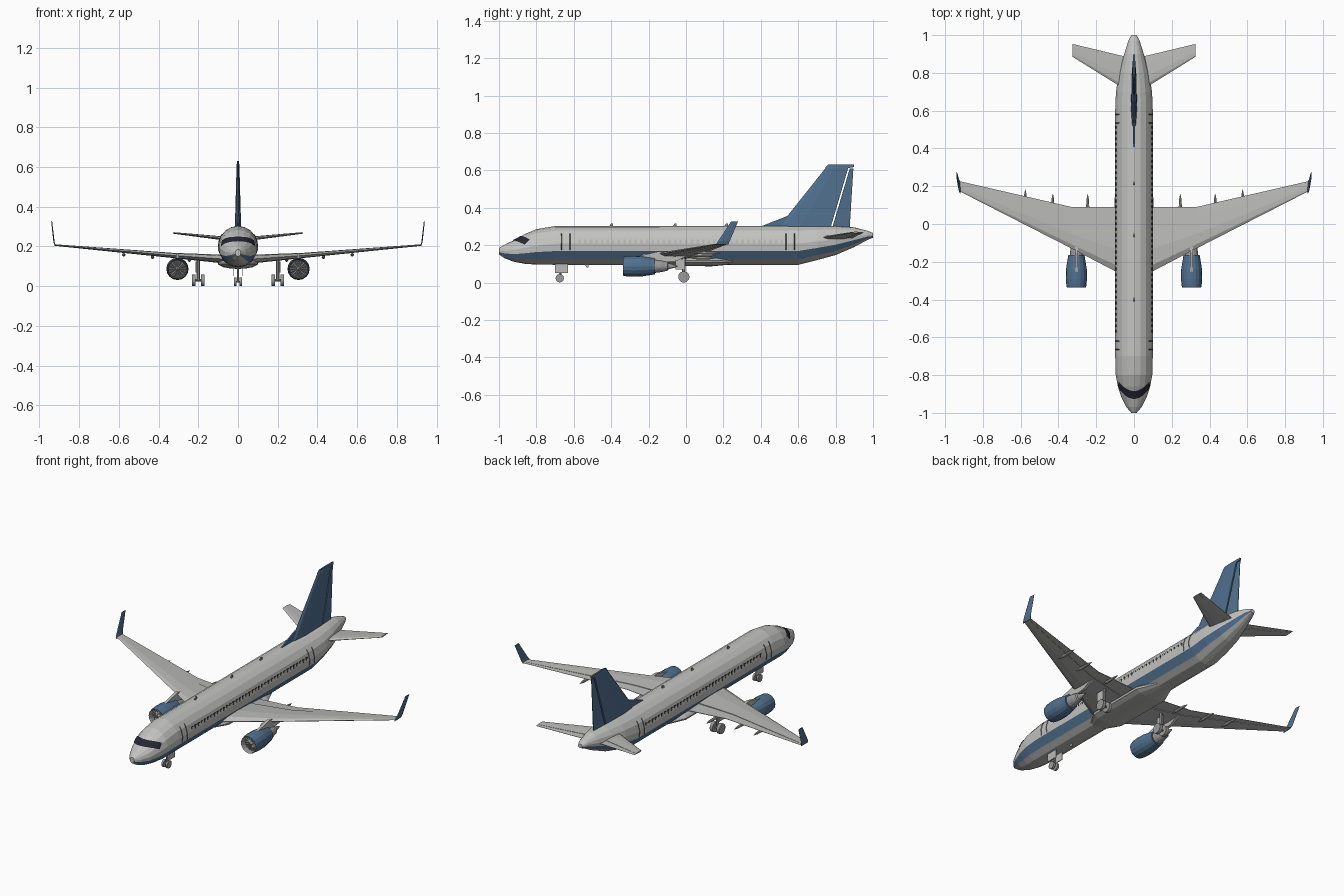
import bpy, bmesh, math
from mathutils import Vector

if "Cube" in bpy.data.objects:
    bpy.data.objects.remove(bpy.data.objects["Cube"])


def material(name, *rgb):
    m = bpy.data.materials.new(name)
    m.diffuse_color = (*rgb, 1)
    m.use_nodes = True
    m.node_tree.nodes["Principled BSDF"].inputs["Base Color"].default_value = (*rgb, 1)
    return m


WHITE = material("body_white", .55, .55, .54)
GREY = material("wing_grey", .49, .49, .48)
BLUE = material("livery_blue", .082, .163, .275)
GLASS = material("windscreen_dark", .02, .02, .035)
METAL = material("gear_metal", .32, .32, .32)
LINE = material("panel_line", .09, .09, .1)
FAN = material("fan_dark", .17, .17, .17)


def finish(name, bm, mats, mirror=False):
    bmesh.ops.recalc_face_normals(bm, faces=bm.faces)
    me = bpy.data.meshes.new(name)
    bm.to_mesh(me)
    bm.free()
    for m in mats:
        me.materials.append(m)
    ob = bpy.data.objects.new(name, me)
    bpy.context.collection.objects.link(ob)
    if mirror:
        ob.modifiers.new("mirror", 'MIRROR')


def add_loft(bm, rings, rule=None):
    vs = [[bm.verts.new(p) for p in r] for r in rings]
    n = len(rings[0])
    for i in range(len(vs) - 1):
        for j in range(n):
            k = (j + 1) % n
            f = bm.faces.new((vs[i][j], vs[i][k], vs[i + 1][k], vs[i + 1][j]))
            f.material_index = rule(i, j) if rule else 0
    bm.faces.new(vs[0])
    bm.faces.new(vs[-1])


def loft(name, rings, mats, mirror=False, rule=None):
    bm = bmesh.new()
    add_loft(bm, rings, rule)
    finish(name, bm, mats, mirror)


def plate(name, outline, x, width, mat, mirror=False):
    """Side outline (y, z) given thickness along x."""
    rings = [[(x + s * width / 2, y, z) for y, z in outline] for s in (-1, 1)]
    loft(name, rings, [mat], mirror)


def rect(y0, y1, z0, z1):
    return [(y0, z0), (y1, z0), (y1, z1), (y0, z1)]


def rod_rings(p, q, r, sides):
    p, q = Vector(p), Vector(q)
    d = (q - p).normalized()
    a = d.orthogonal().normalized()
    b = d.cross(a)
    turn = [math.tau * (k + .5) / sides for k in range(sides)]
    return [[c + (a * math.cos(t) + b * math.sin(t)) * r for t in turn] for c in (p, q)]


def rods(name, pairs, r, mat, sides=8, mirror=True):
    bm = bmesh.new()
    for p, q in pairs:
        add_loft(bm, rod_rings(p, q, r, sides))
    finish(name, bm, [mat], mirror)


def lathe(name, profile, x, z, mats, rule=None, sides=16):
    """Profile of (y, radius) turned around an axis along y."""
    turn = [math.tau * k / sides for k in range(sides)]
    rings = [[(x + r * math.cos(t), y, z + r * math.sin(t)) for t in turn] for y, r in profile]
    loft(name, rings, mats, True, rule)


def interp(table, t):
    """Linear lookup of a row by its first value."""
    for a, b in zip(table, table[1:]):
        if t <= b[0]:
            break
    f = (t - a[0]) / (b[0] - a[0])
    return [u + (v - u) * f for u, v in zip(a, b)]


# Fuselage: y, half width, bottom, top
HULL = [(-1, .014, .15, .185), (-.97, .04, .13, .203), (-.92, .066, .111, .226),
        (-.86, .086, .1, .26), (-.8, .097, .096, .285), (-.7, .1, .095, .302),
        (.6, .1, .095, .303), (.7, .096, .12, .303), (.8, .08, .147, .303),
        (.9, .052, .19, .295), (.97, .03, .228, .277), (1, .014, .24, .265)]
HALF = [-90, -69, -46, -17, 5, 28, 50, 70, 90]
ANGLES = HALF + [180 - a for a in HALF[-2:0:-1]]


def hull_point(row, deg, out=0):
    y, w, lo, hi = row
    a = math.radians(deg)
    return Vector(((w + out) * math.cos(a), y,
                   (lo + hi) / 2 + ((hi - lo) / 2 + out) * math.sin(a)))


def hull_rule(i, j):
    j = min(j, len(ANGLES) - 1 - j)
    return 2 if j < 2 else 1 if j == 2 else 0


loft("fuselage", [[hull_point(r, a) for a in ANGLES] for r in HULL], [WHITE, BLUE, GREY], rule=hull_rule)
BELLY = [(-.32, .04, .1, .125), (-.22, .1, .088, .145), (.14, .103, .087, .145), (.28, .04, .1, .125)]
loft("belly_fairing", [[hull_point(r, a) for a in ANGLES] for r in BELLY], [GREY])

# Windscreen: a thin wrapped band on the nose, slanted at its ends
bm = bmesh.new()
rows = []
for k in range(17):
    u = k / 8 - 1
    front, back = -.926 + .064 * u * u, -.884 + .05 * u * u
    rows.append([bm.verts.new(hull_point(interp(HULL, front + (back - front) * s / 3),
                                         90 + (74 - 5 * s) * u, .003)) for s in range(4)])
for a, b in zip(rows, rows[1:]):
    for s in range(3):
        bm.faces.new((a[s], a[s + 1], b[s + 1], b[s]))
finish("windscreen", bm, [GLASS])

# Cabin windows: shallow plates with dark rims
bm = bmesh.new()
for k in range(37):
    y = -.575 + .03 * k
    add_loft(bm, [[(x, *p) for p in rect(y, y + .014, .209, .23)] for x in (.088, .0992)])
bm.normal_update()
for f in bm.faces:
    f.material_index = 0 if abs(f.normal.x) > .5 else 1
finish("cabin_windows", bm, [WHITE, GLASS], True)

# Door edges
pairs = []
for y in (-.665, -.62, .535, .58):
    pts = [hull_point(interp(HULL, y), a) for a in (-14, 5, 28, 38)]
    pairs += zip(pts, pts[1:])
rods("door_edges", pairs, .002, LINE, 4)

# Lifting surfaces: span, leading edge, trailing edge, height, thickness
FOIL = [(0, 0), (.1, .4), (.35, .5), (.7, .3), (1, .04), (1, -.04), (.7, -.3), (.35, -.5), (.1, -.4)]
FIXED = [(0, 0), (.1, .4), (.35, .5), (.74, .3), (.74, -.3), (.35, -.5), (.1, -.4)]
FLAP = [(.72, .2), (1, .04), (1, -.04), (.72, -.2)]
BLUNT = [(0, 0), (.1, .3), (.4, .5), (1, .42), (1, -.42), (.4, -.5), (.1, -.3)]
WEDGE = [(0, .5), (1, .08), (1, -.08), (0, -.5)]
WING = [(.05, -.276, .09, .135, .045), (.33, -.13, .09, .155, .026), (.921, .172, .226, .207, .008)]
TAIL = [(.02, .695, .88, .235, .022), (.325, .885, .953, .268, .008)]


def flat_foil(x, le, te, z, t, shape):
    return [(x, le + (te - le) * f, z + t * h) for f, h in shape]


def upright_foil(x, le, te, z, t, shape):
    return [(x + t * h, le + (te - le) * f, z) for f, h in shape]


for name, table, shape in (("wings", WING, FIXED), ("flaps", WING, FLAP),
                           ("tailplanes", TAIL, FIXED), ("elevators", TAIL, FLAP)):
    loft(name, [flat_foil(*s, shape) for s in table], [GREY], True)
loft("winglets", [upright_foil(*s, FOIL) for s in (
    (.92, .16, .226, .203, .006), (.926, .172, .234, .222, .006), (.938, .24, .278, .326, .005))],
    [BLUE], True)

# Flap track fairings
for k, (x, end) in enumerate(((.245, .158), (.43, .16), (.575, .183))):
    z = interp(WING, x)[3] - .018
    lathe("flap_fairing_%d" % k, [(end - .13, .002), (end - .09, .009), (end - .03, .007), (end, .001)],
          x, z, [GREY], sides=8)

# Fin, rudder and dorsal fillet
loft("fin", [upright_foil(0, *s, BLUNT) for s in (
    (.49, .772, .29, .032), (.746, .867, .612, .014), (.747, .897, .617, .012), (.76, .897, .63, .01))], [BLUE])
loft("rudder", [upright_foil(0, *s, WEDGE) for s in ((.781, .875, .29, .026), (.876, .895, .611, .011))], [BLUE])
plate("dorsal_fillet", [(.4, .3), (.54, .355), (.62, .3)], 0, .008, BLUE)

# Engines
EX, EZ = .305, .087
lathe("engine_cowls", [(-.298, .044), (-.33, .046), (-.337, .05), (-.325, .053), (-.29, .056), (-.24, .055),
                       (-.165, .043), (-.165, .038)], EX, EZ, [BLUE, METAL],
      lambda i, j: 1 if i < 2 else 0)
lathe("engine_cores", [(-.19, .038), (-.13, .031), (-.1, .024), (-.095, .017), (-.045, .003)], EX, EZ, [METAL])
lathe("fan_backs", [(-.303, .044), (-.299, .044)], EX, EZ, [FAN])
lathe("spinners", [(-.325, .002), (-.315, .008), (-.302, .013)], EX, EZ, [METAL])
blades = []
for k in range(16):
    t = math.tau * k / 16
    c, s = math.cos(t), math.sin(t)
    blades.append(((EX + .01 * c, -.306, EZ + .01 * s), (EX + .043 * c, -.306, EZ + .043 * s)))
rods("fan_blades", blades, .0042, METAL, 4)
plate("pylons", [(-.28, .135), (-.15, .166), (.02, .15), (-.05, .115), (-.18, .1)], EX, .016, GREY, True)

# Main landing gear
wheels = [((x - .009, -.012, .03), (x + .009, -.012, .03)) for x in (.178, .222)]
rods("main_wheels", wheels, .03, METAL, 16)
rods("main_struts", [((.2, -.012, .03), (.2, -.012, .14))], .009, METAL)
rods("main_axles", [((.178, -.012, .03), (.222, -.012, .03))], .006, METAL)
plate("main_gear_doors", rect(-.055, -.005, .07, .125), .212, .005, GREY, True)

# Nose landing gear
rods("nose_wheels", [((.007, -.675, .023), (.019, -.675, .023))], .022, METAL, 16)
rods("nose_strut", [((0, -.675, .023), (0, -.665, .11))], .006, METAL, mirror=False)
rods("nose_axle", [((-.015, -.675, .023), (.015, -.675, .023))], .004, METAL, mirror=False)
plate("nose_gear_doors", rect(-.7, -.63, .052, .105), .021, .004, GREY, True)

# Aerials
for k, y in enumerate((-.4, -.06, .215)):
    plate("top_aerial_%d" % k, [(y - .012, .298), (y + .01, .298), (y + .01, .317), (y, .317)],
          0, .006, METAL)
plate("belly_aerial", [(-.545, .098), (-.52, .098), (-.52, .08), (-.53, .08)], 0, .006, GREY)
